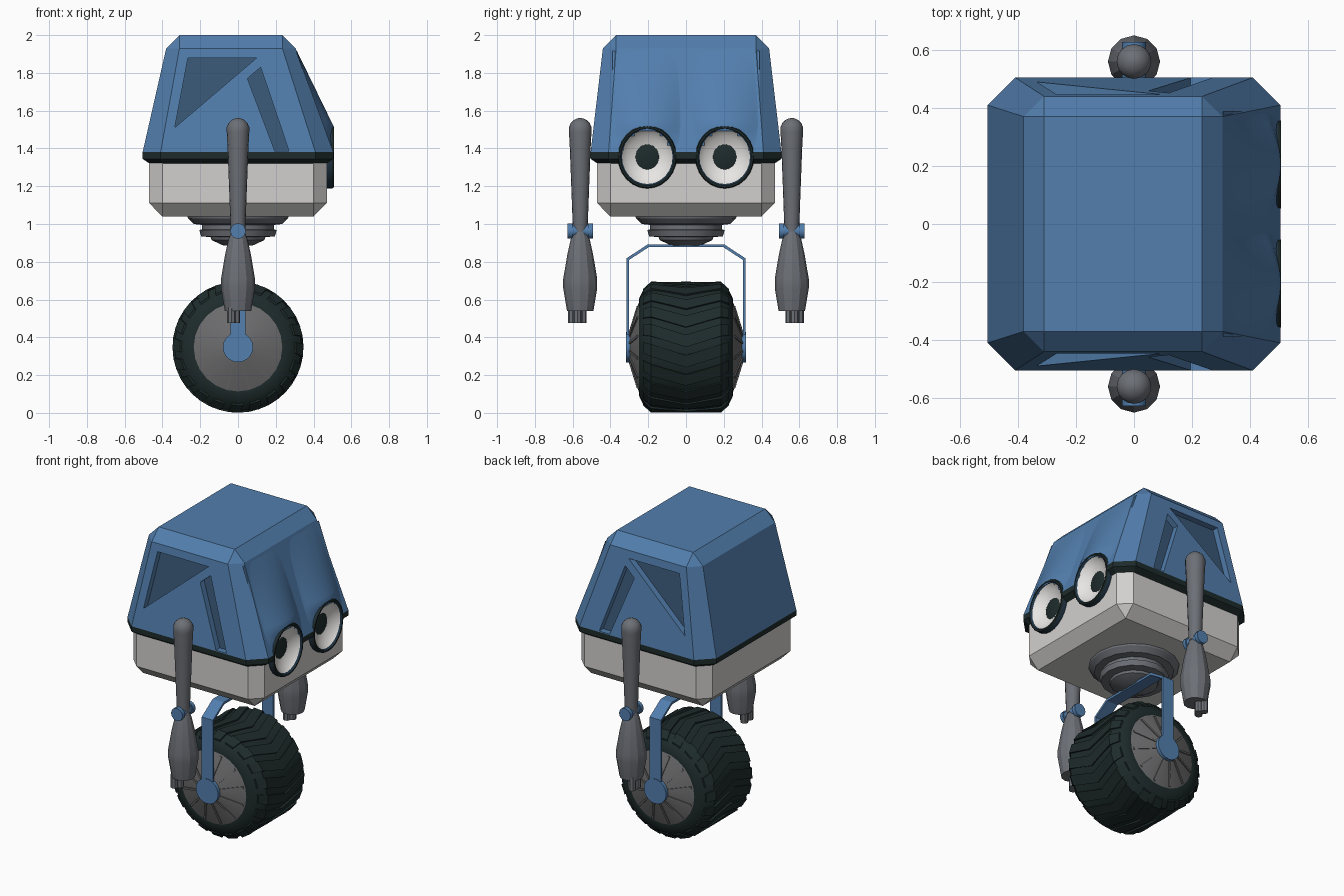
import bpy, bmesh, math
from mathutils import Matrix, Vector

if "Cube" in bpy.data.objects:
    bpy.data.objects.remove(bpy.data.objects["Cube"])

def material(name, col):
    m = bpy.data.materials.new(name)
    m.diffuse_color = (*col, 1)
    m.use_nodes = True
    m.node_tree.nodes["Principled BSDF"].inputs["Base Color"].default_value = m.diffuse_color
    return m

BLUE = material("blue paint", (0.085, 0.21, 0.42))
DEEP = material("deep blue", (0.042, 0.095, 0.18))
NAVY = material("navy rim", (0.016, 0.038, 0.062))
DARK = material("black rubber", (0.013, 0.024, 0.024))
GREY = material("steel grey", (0.15, 0.16, 0.18))
HUB = material("hub grey", (0.15, 0.15, 0.155))
LIGHT = material("light grey", (0.64, 0.63, 0.62))
WHITE = material("eye white", (0.80, 0.79, 0.77))

def finish(name, bm, mats, smooth=None, helper=False, normals=True):
    if normals:
        bmesh.ops.recalc_face_normals(bm, faces=bm.faces)
    me = bpy.data.meshes.new(name)
    bm.to_mesh(me)
    bm.free()
    for m in mats:
        me.materials.append(m)
    if smooth:
        for p in me.polygons:
            p.use_smooth = True
        me.set_sharp_from_angle(angle=math.radians(smooth))
    ob = bpy.data.objects.new(name, me)
    bpy.context.collection.objects.link(ob)
    if helper:
        ob.hide_render = True
        ob.hide_viewport = False
        ob.display_type = 'WIRE'
        ob.hide_set(True)
    return ob

def lathe(bm, prof, n, M, idx=None):
    """Spin (radius, height) points around local z; idx = material per segment."""
    rings = []
    for r, h in prof:
        rings.append([bm.verts.new(M @ Vector((r * math.cos(2 * math.pi * i / n),
                                               r * math.sin(2 * math.pi * i / n), h))) for i in range(n)])
    for k in range(len(prof) - 1):
        a, b = rings[k], rings[k + 1]
        for i in range(n):
            j = (i + 1) % n
            bm.faces.new((a[i], a[j], b[j], b[i])).material_index = idx[k] if idx else 0
    bm.faces.new(rings[0][::-1]).material_index = idx[0] if idx else 0
    bm.faces.new(rings[-1]).material_index = idx[-1] if idx else 0

def prism(bm, a, b, end_index=0):
    va, vb = [bm.verts.new(p) for p in a], [bm.verts.new(p) for p in b]
    n = len(va)
    bm.faces.new(va)
    bm.faces.new(vb[::-1]).material_index = end_index
    for i in range(n):
        j = (i + 1) % n
        bm.faces.new((va[i], va[j], vb[j], vb[i]))

def octagon(x0, x1, y, c, z):
    return [(x, s * yy, z) for s in (-1, 1)
            for x, yy in ((x0, y - c), (x0 + c, y), (x1 - c, y), (x1, y - c))]

def convex(name, pts, mats):
    bm = bmesh.new()
    for p in pts:
        bm.verts.new(p)
    bmesh.ops.convex_hull(bm, input=bm.verts)
    bmesh.ops.dissolve_limit(bm, angle_limit=0.01, verts=bm.verts, edges=bm.edges)
    return finish(name, bm, mats)

def cut(ob, cutter):
    m = ob.modifiers.new("cut", 'BOOLEAN')
    m.operation, m.solver, m.object = 'DIFFERENCE', 'EXACT', cutter

T, R = Matrix.Translation, Matrix.Rotation
QUARTER = math.pi / 2
EYE_Y, EYE_Z = 0.205, 1.355
def eye_matrix(s):
    return T((0, s * EYE_Y, EYE_Z)) @ R(QUARTER, 4, 'Y') @ Matrix.Diagonal((1.07, 1, 1, 1))

# Head shell, dark band and pale lower body
shell = convex("head_shell", octagon(-0.505, 0.505, 0.505, 0.095, 1.38)
               + octagon(-0.38, 0.305, 0.44, 0.07, 1.93)
               + [(x, y, 2.0) for x in (-0.31, 0.235) for y in (-0.37, 0.37)], [BLUE, DEEP])
band = convex("head_band", octagon(-0.505, 0.505, 0.505, 0.095, 1.38)
              + octagon(-0.505, 0.505, 0.505, 0.095, 1.345)
              + octagon(-0.465, 0.465, 0.465, 0.07, 1.318), [DARK])
body = convex("lower_body", octagon(-0.47, 0.47, 0.47, 0.07, 1.33)
              + octagon(-0.47, 0.47, 0.47, 0.07, 1.11)
              + [(x, y, 1.04) for x in (-0.4, 0.4) for y in (-0.4, 0.4)], [LIGHT])

# Cutters: side recesses and eye sockets
bm = bmesh.new()
def side_y(z):
    return 0.505 - (z - 1.38) * 0.118
for s in (-1, 1):
    for poly in ([(-0.265, 1.88), (0.10, 1.88), (-0.335, 1.51)],
                 [(0.05, 1.77), (0.12, 1.83), (0.27, 1.386), (0.195, 1.386)]):
        prism(bm, [(x, s * (side_y(z) + 0.05), z) for x, z in poly],
              [(x, s * (side_y(z) - 0.04), z) for x, z in poly], 1)
recess = finish("recess_cutter", bm, [BLUE, DEEP], helper=True)
bm = bmesh.new()
for s in (-1, 1):
    lathe(bm, [(0.146, 0.41), (0.146, 0.7)], 24, eye_matrix(s))
sockets = finish("eye_socket_cutter", bm, [BLUE], helper=True)
cut(shell, recess)
for ob in (shell, band, body):
    cut(ob, sockets)

# Brow fairing swelling from the sloped face out to the eyes
bm = bmesh.new()
NY, NZ = 40, 20
grid = []
for k in range(NZ + 1):
    z = 1.388 + (1.915 - 1.388) * k / NZ
    row = []
    for i in range(NY + 1):
        y = -0.39 + 0.78 * i / NY
        plane = 0.505 - (z - 1.38) * 0.2 / 0.55
        d = abs(abs(y) - EYE_Y) / 0.18
        top = min(0.505, 0.305 + (1.93 - z) * 0.2 / 0.41)
        row.append(bm.verts.new((plane - 0.004 + (top - plane + 0.004) * max(0, 1 - d * d), y, z)))
    grid.append(row)
for k in range(NZ):
    for i in range(NY):
        f = bm.faces.new((grid[k][i], grid[k][i + 1], grid[k + 1][i + 1], grid[k + 1][i]))
        c = f.calc_center_median()
        if math.hypot(abs(c.y) - EYE_Y, (c.z - EYE_Z) / 1.07) < 0.135:
            bm.faces.remove(f)
bmesh.ops.delete(bm, geom=[v for v in bm.verts if not v.link_faces], context='VERTS')
finish("brow_fairing", bm, [BLUE], smooth=50, normals=False)

# Eyes: navy housing, dark lip, white bowl, dark pupil
for s, side in ((-1, "right"), (1, "left")):
    bm = bmesh.new()
    lathe(bm, [(0.14, 0.42), (0.155, 0.45), (0.156, 0.497), (0.151, 0.507), (0.142, 0.507),
               (0.134, 0.496), (0.105, 0.468), (0.062, 0.452), (0.061, 0.4525)],
          24, eye_matrix(s), [0, 0, 1, 1, 0, 2, 2, 1])
    finish(side + "_eye", bm, [NAVY, DARK, WHITE], smooth=35)

# Neck
bm = bmesh.new()
lathe(bm, [(0.27, 1.05), (0.265, 1.03), (0.235, 1.0), (0.19, 0.995), (0.19, 0.972), (0.205, 0.968),
           (0.195, 0.935), (0.145, 0.93), (0.14, 0.915), (0.075, 0.885)], 16, Matrix())
finish("neck", bm, [GREY], smooth=30)

# Wheel: tyre, chevron tread, hub with ribs
AXLE = 0.348
WM = T((0, 0, AXLE)) @ R(QUARTER, 4, 'X')
def on_wheel(r, a, y):
    return (r * math.cos(a), y, AXLE + r * math.sin(a))
bm = bmesh.new()
half = [(0.235, 0.25), (0.262, 0.247), (0.305, 0.225), (0.338, 0.185)]
lathe(bm, [(r, -h) for r, h in half] + half[::-1], 24, WM)
finish("tyre", bm, [DARK], smooth=25)
bm = bmesh.new()
STEPS = 20
for k in range(STEPS):
    a0, w = 2 * math.pi * k / STEPS, 0.19
    for s in (-1, 1):
        path = [(0.0, 0.347, 0.0), (0.185, 0.347, 0.17), (0.228, 0.309, 0.21)]
        for (y1, r1, o1), (y2, r2, o2) in zip(path, path[1:]):
            ends = [(y1, r1, o1), (y1, r1, o1 + w), (y2, r2, o2 + w), (y2, r2, o2)]
            prism(bm, [on_wheel(r, a0 + o, s * y) for y, r, o in ends],
                  [on_wheel(r - 0.03, a0 + o, s * y) for y, r, o in ends])
finish("tyre_tread", bm, [DARK])
bm = bmesh.new()
cone = [(0.237, 0.249), (0.225, 0.254), (0.08, 0.297)]
lathe(bm, [(r, -h) for r, h in cone[::-1]] + cone, 24, WM)
for s in (-1, 1):
    for k in range(12):
        a = 2 * math.pi * (k + 0.5) / 12
        rib = [(0.085, 0.302, -0.07), (0.085, 0.302, 0.07), (0.225, 0.26, 0.03), (0.225, 0.26, -0.03)]
        prism(bm, [on_wheel(r, a + o, s * y) for r, y, o in rib],
              [on_wheel(r, a + o, s * (y - 0.02)) for r, y, o in rib])
finish("wheel_hub", bm, [HUB], smooth=15)

# Fork and axle caps
bm = bmesh.new()
outer = [(0.315, AXLE), (0.315, 0.818), (0.203, 0.892)]
inner = [(0.301, AXLE), (0.301, 0.81), (0.198, 0.877)]
loop = (outer + [(-y, z) for y, z in outer[::-1]] + [(-y, z) for y, z in inner] + inner[::-1])
prism(bm, [(-0.04, y, z) for y, z in loop], [(0.04, y, z) for y, z in loop])
finish("fork", bm, [BLUE])
bm = bmesh.new()
for s in (-1, 1):
    lathe(bm, [(0.08, -0.012), (0.08, 0.012)], 20, T((0, s * 0.306, AXLE)) @ R(QUARTER, 4, 'X'))
finish("axle_caps", bm, [BLUE], smooth=30)

# Arms: ball-topped upper arm, elbow pin, forearm, fingers
for s, side in ((-1, "right"), (1, "left")):
    M = T((0, s * 0.56, 0))
    bm = bmesh.new()
    ball = [(0.061 * math.cos(t), 1.5 + 0.061 * math.sin(t)) for t in (-0.2, 0.2, 0.6, 1.0, 1.35, 1.55)]
    lathe(bm, [(0.038, 0.96), (0.04, 1.0), (0.055, 1.4)] + ball, 16, M)
    finish(side + "_upper_arm", bm, [GREY], smooth=40)
    bm = bmesh.new()
    lathe(bm, [(0.041, -0.067), (0.041, -0.042), (0.034, -0.042), (0.034, 0.042),
               (0.041, 0.042), (0.041, 0.067)], 14, T((0, s * 0.56, 0.963)) @ R(QUARTER, 4, 'X'))
    finish(side + "_elbow", bm, [BLUE], smooth=35)
    bm = bmesh.new()
    lathe(bm, [(0.035, 0.96), (0.05, 0.92), (0.068, 0.84), (0.09, 0.71), (0.09, 0.66), (0.07, 0.54)], 12, M)
    finish(side + "_forearm", bm, [GREY], smooth=25)
    bm = bmesh.new()
    for dx, dy in ((-0.035, -0.026), (-0.035, 0.026), (-0.012, 0.0)):
        lathe(bm, [(0.023, 0.475), (0.023, 0.56)], 8, T((dx, s * 0.575 + dy, 0)))
    finish(side + "_fingers", bm, [GREY], smooth=30)
